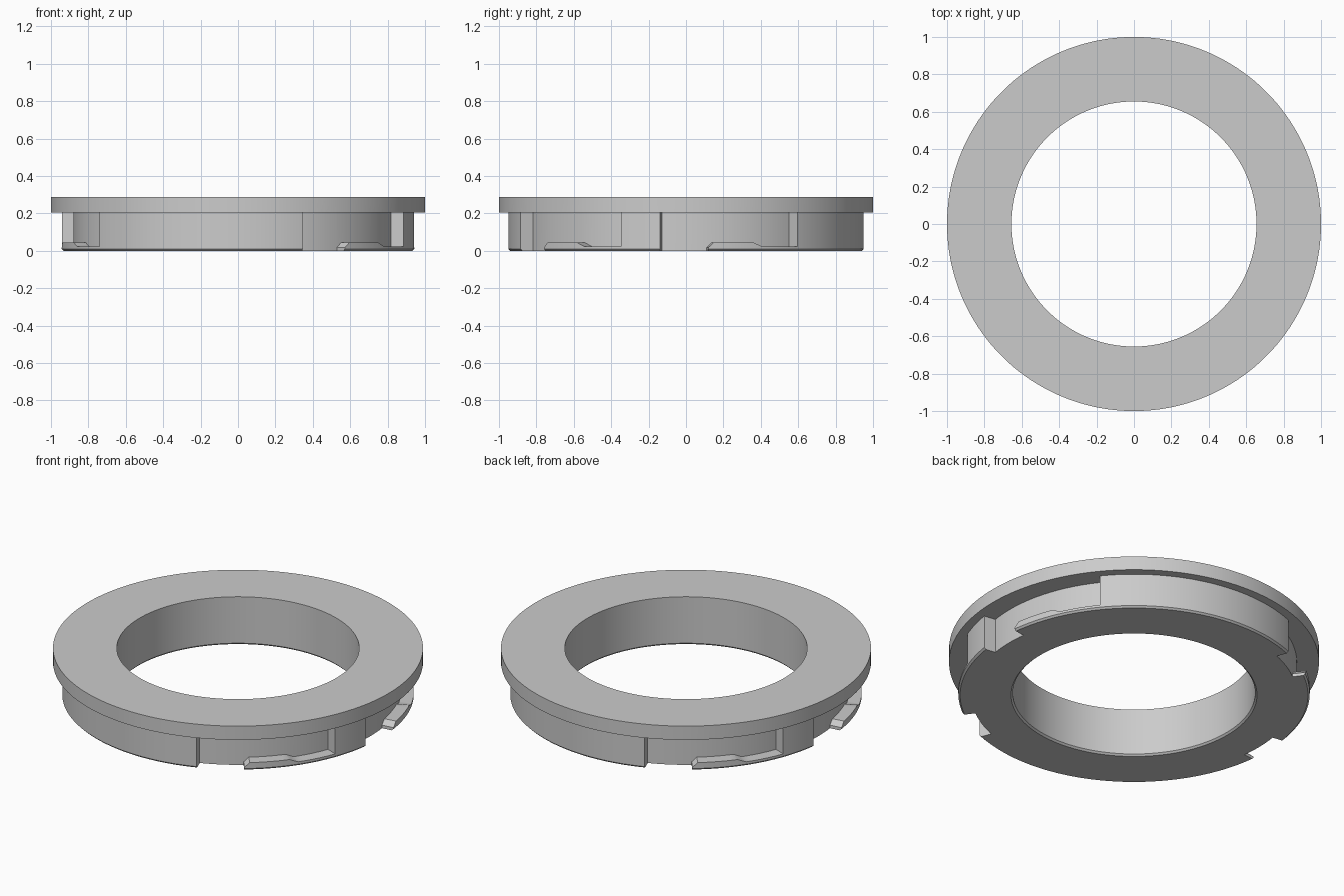
import bpy, bmesh
from math import radians, cos, sin, pi

old = bpy.data.objects.get("Cube")
if old:
    bpy.data.objects.remove(old, do_unlink=True)

OUTER, INNER, WALL, RECESS = 1.0, 0.655, 0.95, 0.88
TOP, SHOULDER, CHAMFER = 0.287, 0.205, 0.01
SEGMENTS = 180

grey = bpy.data.materials.new("plain grey")
grey.use_nodes = True
grey.diffuse_color = (0.6, 0.6, 0.6, 1)
grey.node_tree.nodes["Principled BSDF"].inputs["Base Color"].default_value = (0.6, 0.6, 0.6, 1)


def make_object(name, bm):
    bmesh.ops.recalc_face_normals(bm, faces=bm.faces[:])
    mesh = bpy.data.meshes.new(name)
    bm.to_mesh(mesh)
    bm.free()
    obj = bpy.data.objects.new(name, mesh)
    bpy.context.collection.objects.link(obj)
    mesh.materials.append(grey)
    return obj


def polar(bm, radius, angle, z):
    return bm.verts.new((radius * cos(angle), radius * sin(angle), z))


def bridge(bm, a, b):
    for i in range(len(a)):
        j = (i + 1) % len(a)
        bm.faces.new((a[i], a[j], b[j], b[i]))


# Flanged ring: a closed profile turned about z
profile = [(INNER, TOP), (OUTER, TOP), (OUTER, SHOULDER), (WALL, SHOULDER),
           (WALL, CHAMFER), (WALL - CHAMFER, 0), (INNER + CHAMFER, 0), (INNER, CHAMFER)]
bm = bmesh.new()
rings = [[polar(bm, r, 2 * pi * k / SEGMENTS, z) for r, z in profile] for k in range(SEGMENTS)]
for k in range(SEGMENTS):
    bridge(bm, rings[k], rings[(k + 1) % SEGMENTS])
ring = make_object("bayonet_ring", bm)

# Slot floor against angle: open entry, tapered tab tip, raised catch, low lip
floor = [(-23.6, -0.1), (-8.05, -0.1), (-8, 0.018), (-6.2, 0.045),
         (7, 0.045), (10, 0.024), (23.6, 0.024)]
columns = []
for (a0, z0), (a1, z1) in zip(floor, floor[1:]):
    steps = max(1, round((a1 - a0) / 2))
    columns += [(a0 + (a1 - a0) * s / steps, z0 + (z1 - z0) * s / steps) for s in range(steps)]
columns.append(floor[-1])

# Four slots, in two opposite pairs
bm = bmesh.new()
for centre in (-45, 15.2, 135, 195.2):
    loops = []
    for offset, z in columns:
        a = radians(centre + offset)
        loops.append([polar(bm, RECESS, a, z), polar(bm, 1.1, a, z),
                      polar(bm, 1.1, a, SHOULDER), polar(bm, RECESS, a, SHOULDER)])
    for a, b in zip(loops, loops[1:]):
        bridge(bm, a, b)
    bm.faces.new(loops[0])
    bm.faces.new(loops[-1])
cutter = make_object("slot_cutter", bm)
cutter.hide_render = True

# Cut the slots, then drop the cutter
cut = ring.modifiers.new("slots", "BOOLEAN")
cut.operation = "DIFFERENCE"
cut.solver = "EXACT"
cut.object = cutter
bpy.ops.object.select_all(action="DESELECT")
ring.select_set(True)
bpy.context.view_layer.objects.active = ring
bpy.ops.object.modifier_apply(modifier=cut.name)
bpy.data.objects.remove(cutter, do_unlink=True)
bpy.ops.object.shade_smooth_by_angle(angle=radians(25))
